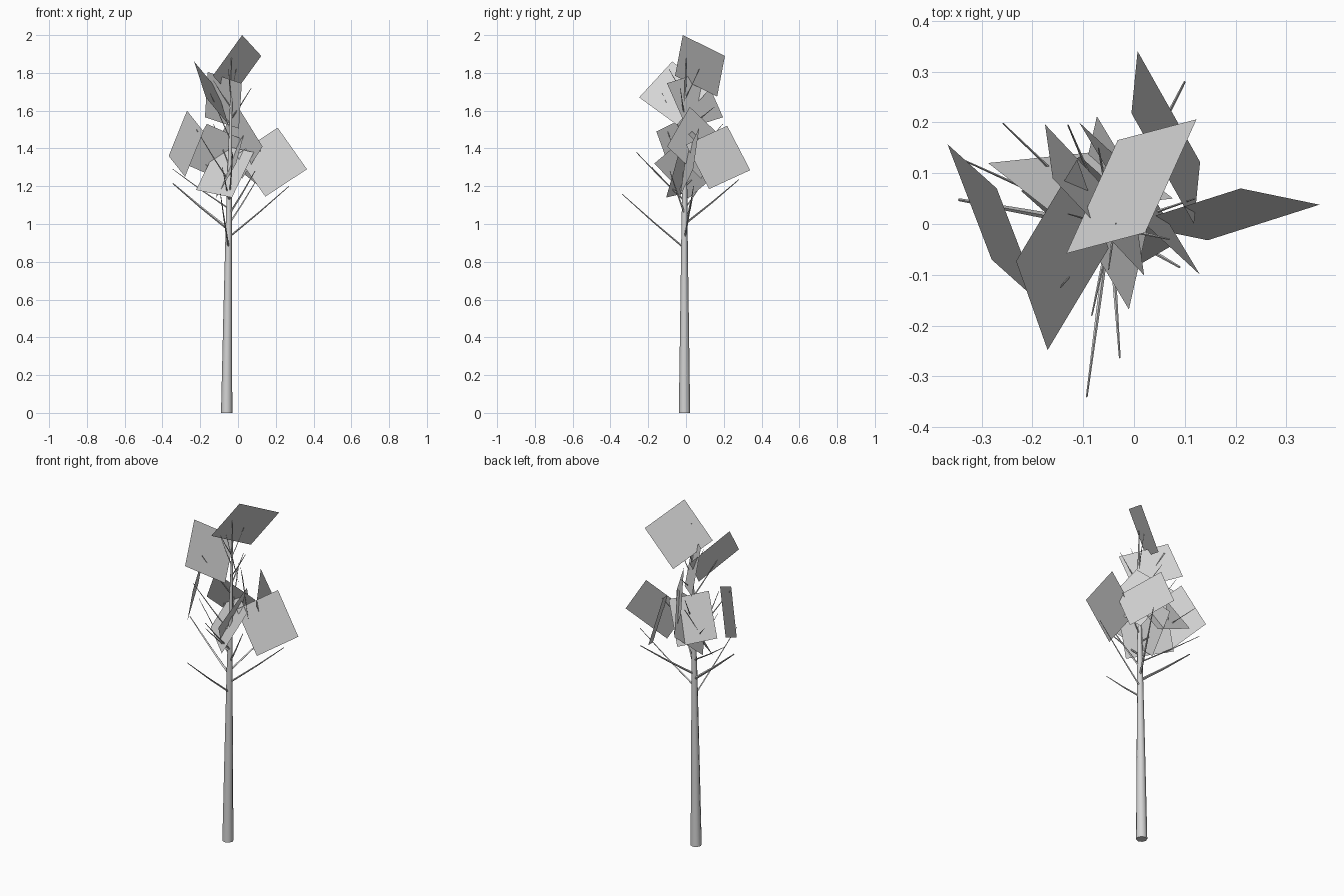
import bpy, math
from mathutils import Vector

grey = bpy.data.materials.new("light_grey")
grey.diffuse_color = (0.66, 0.66, 0.66, 1)


def make(name, verts, faces, smooth=False):
    me = bpy.data.meshes.new(name)
    me.from_pydata([tuple(v) for v in verts], [], faces)
    me.materials.append(grey)
    for p in me.polygons:
        p.use_smooth = smooth and len(p.vertices) == 4
    ob = bpy.data.objects.new(name, me)
    bpy.context.collection.objects.link(ob)
    return ob


def tube(name, path, sides, smooth=False):
    """Tapered tube through (x, y, z, radius) points."""
    pts = [Vector(p[:3]) for p in path]
    axis = (pts[-1] - pts[0]).normalized()
    ref = Vector((1, 0, 0)) if abs(axis.z) > 0.9 else Vector((0, 0, 1))
    u = (ref - axis * ref.dot(axis)).normalized()
    v = axis.cross(u)
    verts, faces = [], []
    for p, q in zip(pts, path):
        for i in range(sides):
            a = 2 * math.pi * i / sides
            verts.append(p + q[3] * (u * math.cos(a) + v * math.sin(a)))
    for r in range(len(path) - 1):
        for i in range(sides):
            j = (i + 1) % sides
            faces.append((r * sides + i, r * sides + j,
                          (r + 1) * sides + j, (r + 1) * sides + i))
    faces.append(tuple(range(sides))[::-1])
    faces.append(tuple(range((len(path) - 1) * sides, len(path) * sides)))
    return make(name, verts, faces, smooth)


# Trunk
tube("trunk", [(-.06, -.008, 0, .03), (-.055, -.008, .5, .023),
               (-.049, -.008, 1.0, .016), (-.042, -.005, 1.4, .01),
               (-.036, -.005, 1.65, .006), (-.035, 0, 1.88, .002)], 8, True)

# Branches: start height on the trunk, tip, radius at the base
branches = [
    (.97, (-.345, .048, 1.215), .008),
    (.93, (.27, .04, 1.20), .005),
    (1.00, (.10, .28, 1.235), .006),
    (.87, (-.093, -.34, 1.16), .005),
    (1.08, (-.345, .13, 1.29), .004),
    (1.12, (-.028, -.263, 1.38), .005),
    (1.12, (-.083, -.18, 1.30), .004),
    (1.05, (.09, -.085, 1.28), .006),
    (1.20, (-.258, .198, 1.40), .004),
    (1.30, (-.13, .195, 1.53), .004),
    (1.22, (-.22, -.10, 1.50), .004),
    (1.25, (.12, .05, 1.42), .004),
    (1.45, (-.145, -.125, 1.69), .004),
    (1.55, (.07, -.03, 1.72), .004),
    (1.50, (-.07, .15, 1.62), .004),
    (1.62, (-.13, .02, 1.76), .003),
    (1.66, (-.01, .07, 1.82), .003),
    (1.68, (-.05, -.09, 1.82), .003),
]
for i, (z, tip, r) in enumerate(branches):
    x0 = -.06 + .0125 * z
    mid = [(x0 + tip[0]) / 2, (-.006 + tip[1]) / 2, (z + tip[2]) / 2 - .004]
    tube(f"branch_{i + 1}", [(x0, -.006, z, r), (*mid, r * .75), (*tip, r * .35)], 4)

# Foliage cards: one corner and its two neighbours
cards = [
    ((.21, .07, 1.51), (.365, .038, 1.29), (-.01, 0, 1.365)),
    ((-.367, .157, 1.36), (-.27, .07, 1.60), (-.28, -.07, 1.25)),
    ((-.232, -.073, 1.86), (-.17, -.248, 1.67), (-.112, .127, 1.715)),
    ((.022, -.017, 2.0), (.123, .206, 1.89), (-.133, -.058, 1.785)),
    ((.007, .34, 1.285), (-.005, .218, 1.52), (.13, .122, 1.185)),
    ((-.287, .12, 1.32), (-.165, .025, 1.53), (-.045, .145, 1.215)),
    ((-.175, .196, 1.565), (-.16, .09, 1.805), (.005, .005, 1.505)),
    ((.084, -.037, 1.38), (-.032, -.105, 1.14), (-.106, .133, 1.42)),
    ((0, .02, 1.62), (.13, -.10, 1.41), (-.108, .20, 1.45)),
    ((-.01, -.168, 1.32), (.035, .032, 1.49), (-.118, .012, 1.135)),
]
for i, (a, b, c) in enumerate(cards):
    a, b, c = Vector(a), Vector(b), Vector(c)
    # keep the card's normal pointing upward
    quad = [a, b, b + c - a, c]
    if (b - a).cross(c - a).z < 0:
        quad.reverse()
    make(f"leaf_card_{i + 1}", quad, [(0, 1, 2, 3)])
